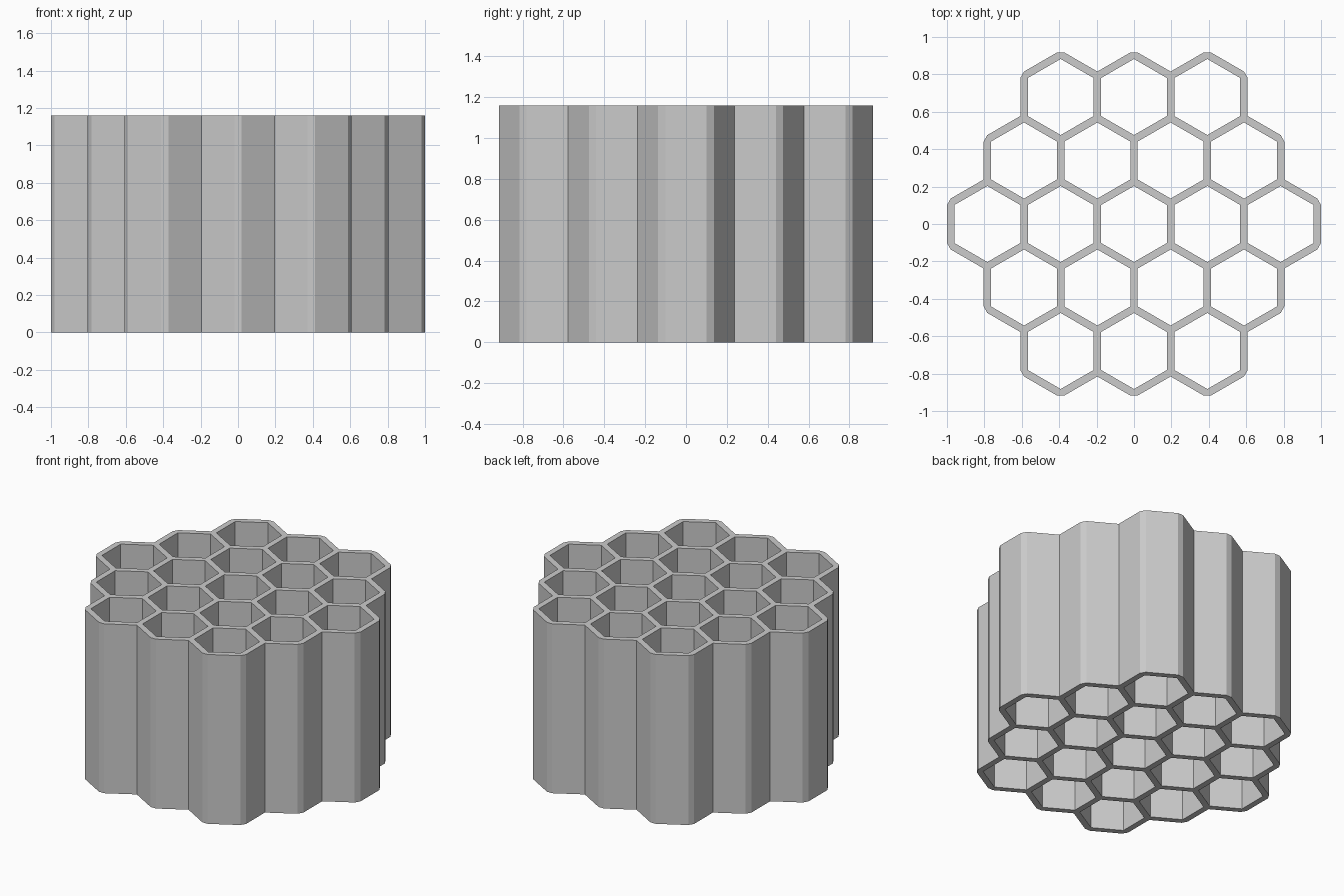
import bpy
from math import cos, sin, pi, sqrt
from mathutils import Vector

if "Cube" in bpy.data.objects:
    bpy.data.objects.remove(bpy.data.objects["Cube"])

PITCH, WALL, HEIGHT = 0.392, 0.04, 1.16
R = PITCH / sqrt(3)              # cell radius to wall centre lines
MITRE = WALL / 2 / cos(pi / 6)   # corner offset, also the chamfer length


def hexagon(c, r):
    return [c + Vector((r * cos(pi / 6 + i * pi / 3), r * sin(pi / 6 + i * pi / 3)))
            for i in range(6)]


def key(v):
    return (round(v.x * 1000), round(v.y * 1000))


# Cell centres: rows of 3, 4, 5, 4, 3
cells = []
for row in range(-2, 3):
    n = 5 - abs(row)
    for i in range(n):
        cells.append(Vector(((i - (n - 1) / 2) * PITCH, row * PITCH * sqrt(3) / 2)))

# Boundary of the lattice: directed edges with no matching reverse edge
points, edges = {}, set()
for c in cells:
    h = hexagon(c, R)
    for a, b in zip(h, h[1:] + h[:1]):
        points[key(a)] = a
        # Snap nearly equal corners to one shared key
        ka, kb = [next(k for k in points if (points[k] - v).length < 0.01)
                  if any((p - v).length < 0.01 for p in points.values()) else key(v)
                  for v in (a, b)]
        points.setdefault(kb, b)
        edges.add((ka, kb))
follow = {a: b for a, b in edges if (b, a) not in edges}
start = next(iter(follow))
loop, k = [points[start]], follow[start]
while k != start:
    loop.append(points[k])
    k = follow[k]

# Outer outline: offset by half a wall, outward corners chamfered
outline = []
for i, v in enumerate(loop):
    a = (v - loop[i - 1]).normalized()
    b = (loop[(i + 1) % len(loop)] - v).normalized()
    na, nb = Vector((a.y, -a.x)), Vector((b.y, -b.x))
    m = v + (na + nb) / (1 + na.dot(nb)) * WALL / 2
    if a.x * b.y - a.y * b.x > 0:
        outline += [m - a * MITRE, m + b * MITRE]
    else:
        outline.append(m)

# Filled profile with 19 hexagonal holes, extruded upward
curve = bpy.data.curves.new("honeycomb", 'CURVE')
curve.dimensions = '2D'
curve.fill_mode = 'BOTH'
curve.extrude = HEIGHT / 2
for pts in [outline] + [hexagon(c, R - MITRE) for c in cells]:
    s = curve.splines.new('POLY')
    s.points.add(len(pts) - 1)
    for sp, p in zip(s.points, pts):
        sp.co = (p.x, p.y, 0, 1)
    s.use_cyclic_u = True
    s.use_smooth = False
obj = bpy.data.objects.new("honeycomb", curve)
obj.location.z = HEIGHT / 2
bpy.context.collection.objects.link(obj)
bpy.context.view_layer.objects.active = obj
obj.select_set(True)
bpy.ops.object.convert(target='MESH')
bpy.ops.object.shade_flat()
